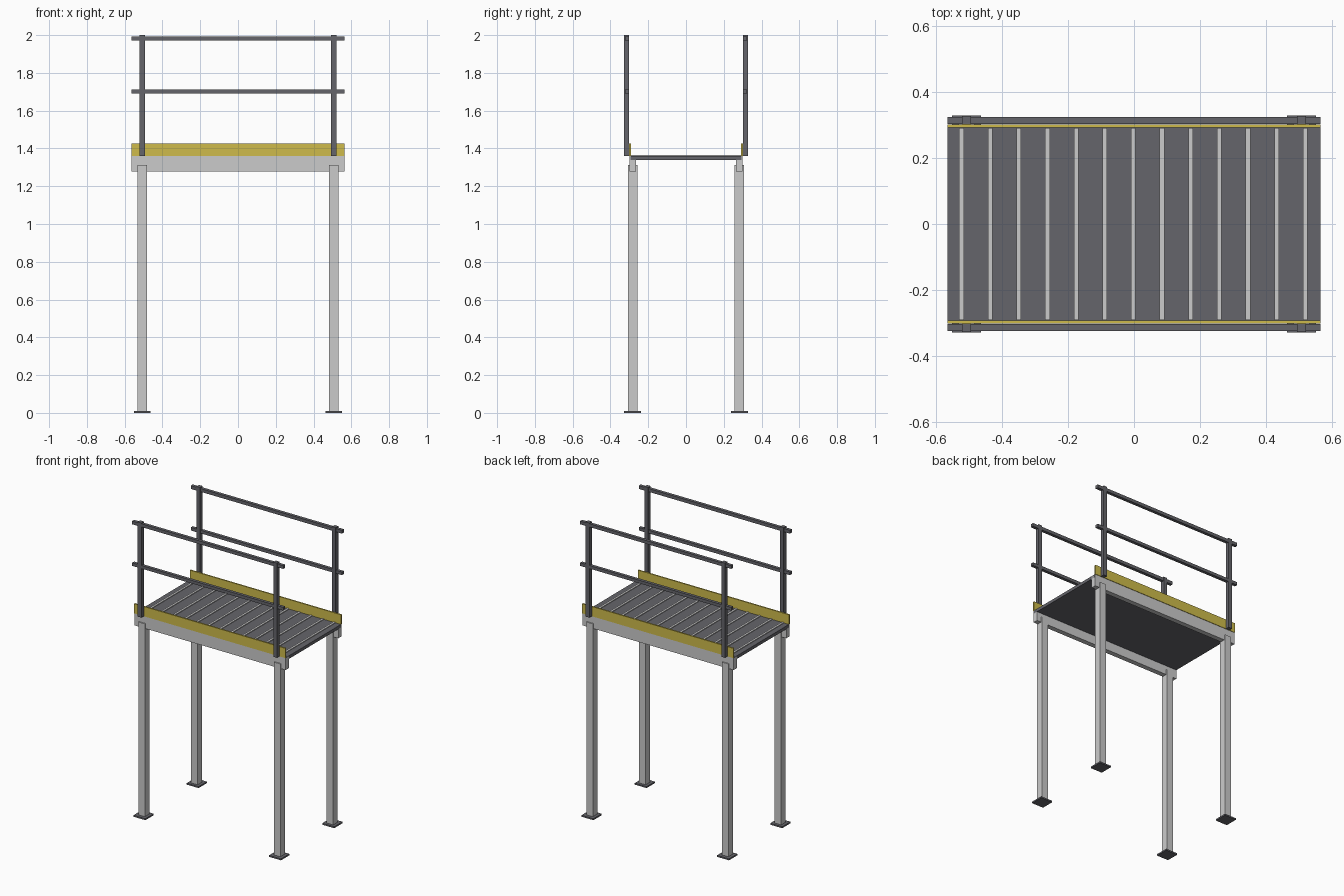
import bpy

if "Cube" in bpy.data.objects:
    bpy.data.objects.remove(bpy.data.objects["Cube"])


def material(name, color):
    m = bpy.data.materials.new(name)
    m.diffuse_color = (*color, 1)
    m.use_nodes = True
    m.node_tree.nodes["Principled BSDF"].inputs["Base Color"].default_value = m.diffuse_color
    return m


LIGHT = material("galvanised_steel", (0.55, 0.55, 0.56))
DARK = material("dark_steel", (0.13, 0.13, 0.145))
YELLOW = material("safety_yellow", (0.62, 0.5, 0.07))


def box(name, x, y, z, mat):
    """Box from (min, max) pairs along each axis."""
    bpy.ops.mesh.primitive_cube_add(size=1, location=[(a + b) / 2 for a, b in (x, y, z)])
    o = bpy.context.object
    o.name = name
    o.scale = [b - a for a, b in (x, y, z)]
    bpy.ops.object.transform_apply(location=False, rotation=False, scale=True)
    o.data.materials.append(mat)
    return o


def around(c, w):
    return (c - w / 2, c + w / 2)


HALF = 0.565                      # half length of the platform
LONG = (-HALF, HALF)

# Deck plate with raised anti-slip strips
box("deck_plate", LONG, (-0.294, 0.294), (1.34, 1.361), DARK)
for i in range(13):
    box("deck_strip", around(-0.522 + i * 0.0867, 0.014), (-0.291, 0.291), (1.359, 1.366), LIGHT)

for s, side in ((-1, "front"), (1, "back")):
    # Long parts on each side
    box(side + "_beam", LONG, around(s * 0.281, 0.034), (1.278, 1.36), LIGHT)
    box(side + "_toe_board", LONG, around(s * 0.297, 0.009), (1.36, 1.426), YELLOW)
    box(side + "_top_rail", LONG, around(s * 0.313, 0.021), (1.971, 1.993), DARK)
    box(side + "_mid_rail", LONG, around(s * 0.313, 0.021), (1.69, 1.711), DARK)
    # Leg, foot plate and railing post at each end
    for t, end in ((-1, "left"), (1, "right")):
        x = t * 0.507
        n = side + "_" + end
        box(n + "_leg", around(x, 0.048), around(s * 0.282, 0.048), (0.008, 1.313), LIGHT)
        box(n + "_foot_plate", around(x, 0.089), around(s * 0.284, 0.089), (0, 0.01), DARK)
        box(n + "_railing_post", around(x, 0.027), around(s * 0.314, 0.027), (1.36, 2.0), DARK)
